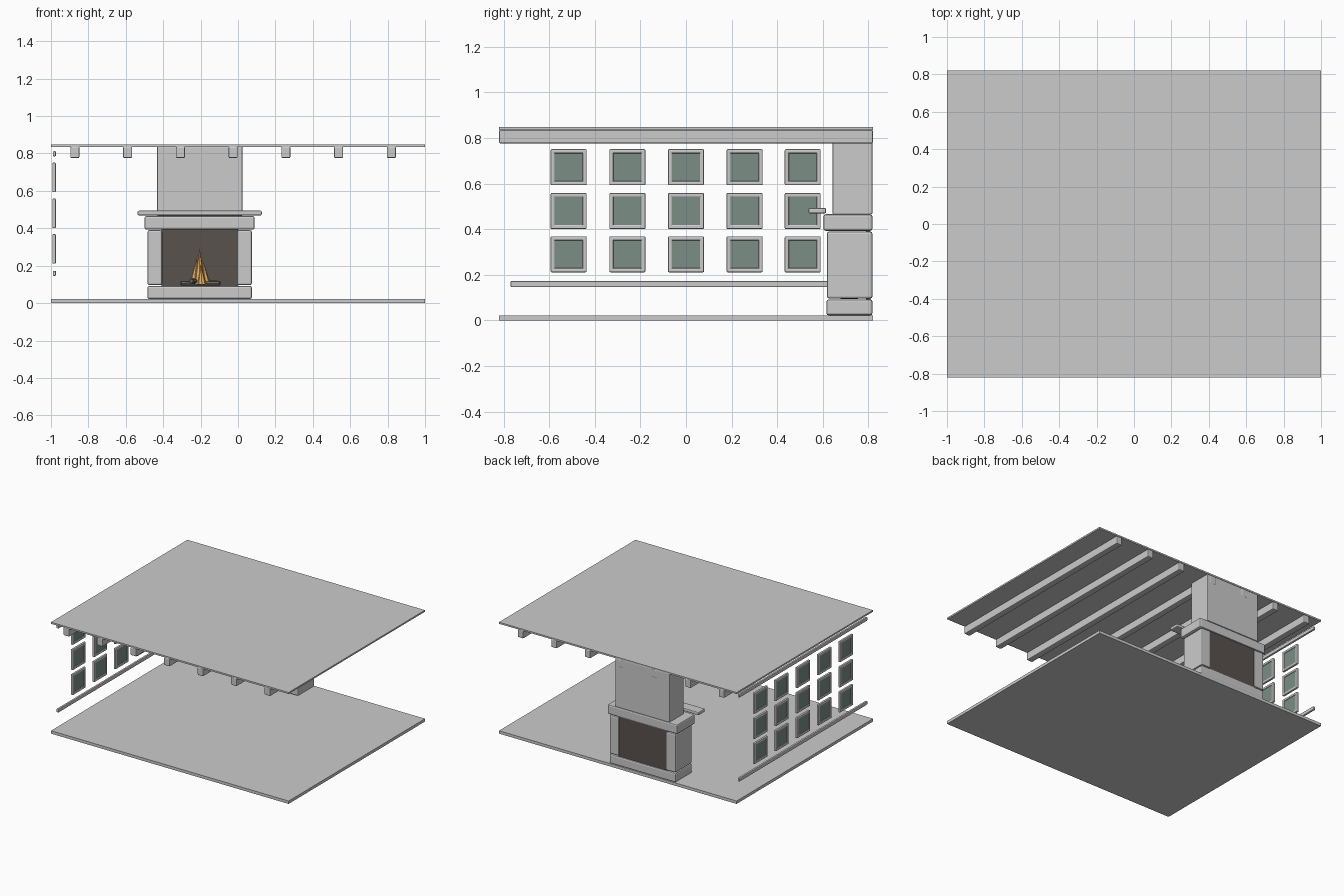
import bpy
from mathutils import Vector

if "Cube" in bpy.data.objects:
    bpy.data.objects.remove(bpy.data.objects["Cube"])


def material(name, rgb):
    m = bpy.data.materials.new(name)
    m.diffuse_color = (*rgb, 1)
    m.use_nodes = True
    m.node_tree.nodes["Principled BSDF"].inputs["Base Color"].default_value = m.diffuse_color
    return m


GLASS = material("green_glass", (0.20, 0.27, 0.24))
SOOT = material("soot", (0.10, 0.085, 0.075))
FLAME = material("flame", (0.75, 0.42, 0.13))
LOG = material("log", (0.16, 0.14, 0.13))


def box(name, x, y, z, bevel=0, mat=None):
    """Box from (min, max) extents, with optional rounded edges."""
    bpy.ops.mesh.primitive_cube_add(size=1, location=[sum(p) / 2 for p in (x, y, z)])
    o = bpy.context.object
    o.name = name
    o.scale = [p[1] - p[0] for p in (x, y, z)]
    bpy.ops.object.transform_apply(location=False, rotation=False, scale=True)
    if bevel:
        m = o.modifiers.new("Bevel", 'BEVEL')
        m.width, m.segments = bevel, 2
    if mat:
        o.data.materials.append(mat)
    return o


def taper(name, a, b, r1, r2, sides, mat):
    """Cone or cylinder running from point a to point b."""
    a, b = Vector(a), Vector(b)
    bpy.ops.mesh.primitive_cone_add(vertices=sides, radius1=r1, radius2=r2,
                                    depth=(b - a).length, location=(a + b) / 2)
    o = bpy.context.object
    o.name = name
    o.rotation_euler = (b - a).to_track_quat('Z', 'Y').to_euler()
    o.data.materials.append(mat)


# Floor and ceiling
box("floor", (-1, 1), (-.82, .82), (0, .022))
box("ceiling", (-1, 1), (-.82, .82), (.836, .848))

# Ceiling beams
for i in range(7):
    c = -.872 + i * .282
    box("ceiling_beam", (c - .024, c + .024), (-.82, .82), (.776, .836), .006)

# Left wall rails
box("picture_rail", (-.99, -.973), (-.77, .77), (.785, .812), .005)
box("chair_rail", (-.99, -.973), (-.77, .77), (.146, .173), .005)

# Window grid on the left wall
H, T = .079, .018
for cy in (-.515, -.257, 0, .257, .512):
    for cz in (.672, .480, .290):
        for s in (-1, 1):
            e = sorted((s * H, s * (H - T)))
            box("window_stile", (-.992, -.974), (cy + e[0], cy + e[1]), (cz - H, cz + H), .005)
            box("window_rail", (-.992, -.974), (cy - H, cy + H), (cz + e[0], cz + e[1]), .005)
        g = H - T / 2
        box("window_pane", (-.987, -.979), (cy - g, cy + g), (cz - g, cz + g), 0, GLASS)

# Fireplace masonry
CX = -.205
box("hearth", (CX - .279, CX + .279), (.616, .818), (.022, .092), .01)
for s in (-1, 1):
    x = sorted((CX + s * .279, CX + s * .2))
    box("fireplace_pillar", x, (.618, .818), (.096, .39), .01)
box("firebox_back", (CX - .205, CX + .205), (.79, .81), (.085, .395), 0, SOOT)
box("lintel", (CX - .294, CX + .294), (.603, .818), (.393, .466), .01)
box("mantel_shelf", (CX - .332, CX + .332), (.537, .615), (.469, .494), .007)
box("chimney_breast", (CX - .228, CX + .228), (.643, .818), (.466, .838), .005)

# Logs
for a, b in (((-.305, .69, .106), (-.11, .72, .108)),
             ((-.29, .75, .106), (-.097, .68, .106)),
             ((-.25, .67, .118), (-.17, .76, .118))):
    taper("fire_log", a, b, .013, .012, 8, LOG)

# Flames
for dx, dy, h, r in ((0, 0, .192, .032), (-.03, .012, .14, .026), (.032, .01, .13, .028),
                     (.012, -.025, .105, .024)):
    x, y = CX + dx, .71 + dy
    taper("flame", (x, y, .1), (x - dx * .5, y, .1 + h), r, 0, 8, FLAME)
